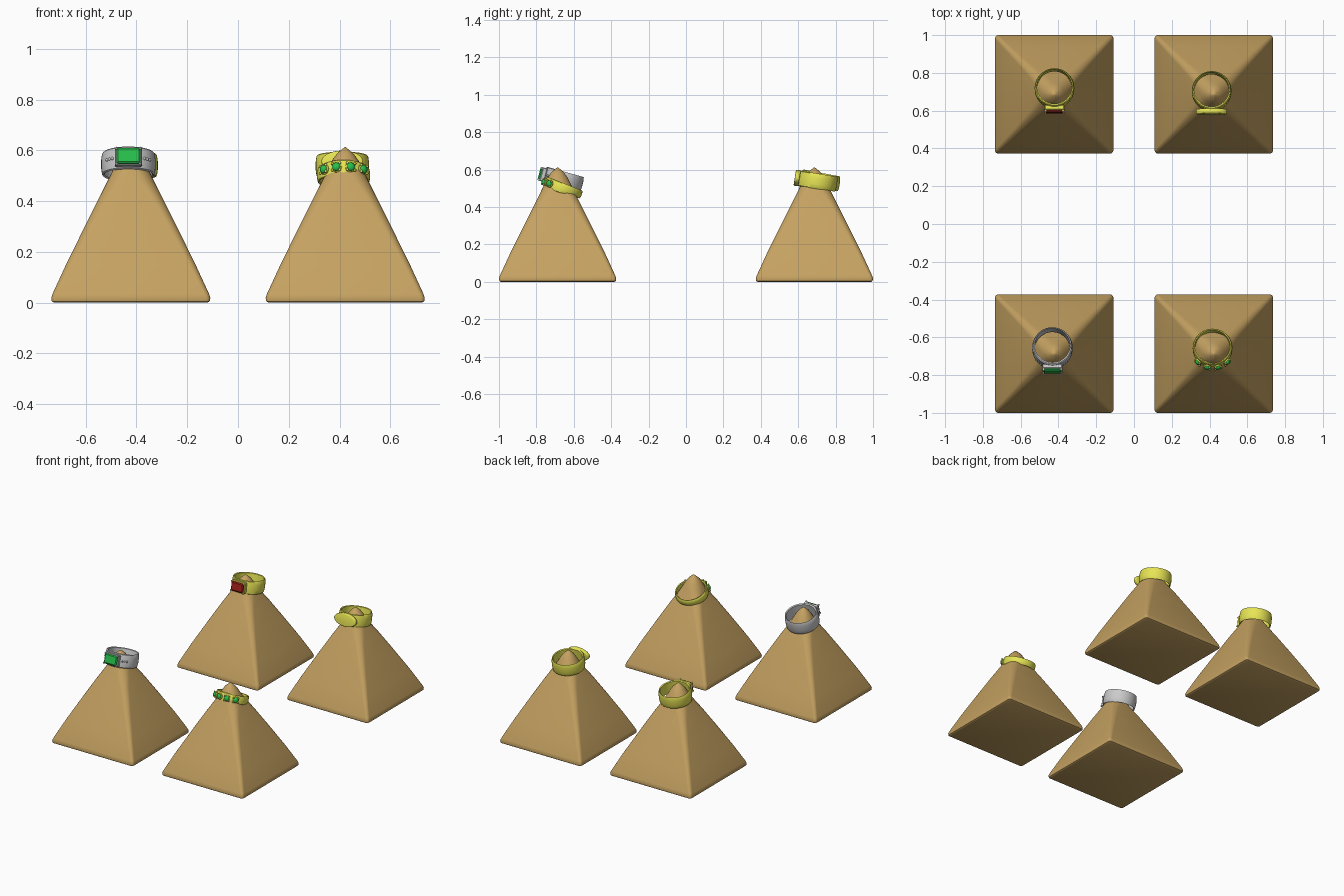
import bpy, bmesh, math
from mathutils import Matrix, Vector

if "Cube" in bpy.data.objects:
    bpy.data.objects.remove(bpy.data.objects["Cube"])


def material(name, rgb):
    m = bpy.data.materials.new(name)
    m.diffuse_color = (*rgb, 1)
    m.use_nodes = True
    m.node_tree.nodes["Principled BSDF"].inputs["Base Color"].default_value = m.diffuse_color
    return m


SAND = material("sand", (0.56, 0.36, 0.12))
GOLD = material("gold", (0.80, 0.78, 0.09))
GREEN = material("green_gem", (0.02, 0.52, 0.07))
RED = material("red_gem", (0.36, 0.015, 0.01))


def finish(name, bm, mat=None, matrix=None, angle=35):
    bmesh.ops.recalc_face_normals(bm, faces=bm.faces)
    me = bpy.data.meshes.new(name)
    bm.to_mesh(me)
    bm.free()
    ob = bpy.data.objects.new(name, me)
    bpy.context.collection.objects.link(ob)
    if matrix:
        ob.matrix_world = matrix
    if mat:
        me.materials.append(mat)
    bpy.ops.object.select_all(action='DESELECT')
    ob.select_set(True)
    bpy.context.view_layer.objects.active = ob
    bpy.ops.object.shade_smooth_by_angle(angle=math.radians(angle))
    return ob


def bridge(bm, a, b):
    for i in range(len(a)):
        j = (i + 1) % len(a)
        bm.faces.new((a[i], a[j], b[j], b[i]))


# Soft pyramid stand: rounded squares that turn circular towards the tip
def stand(name, x, y):
    bm = bmesh.new()
    sections = [(0, .303, .012), (.005, .311, .015), (.018, .3135, .018), (.035, .308, .02),
                (.15, .255, .025), (.3, .181, .033), (.42, .121, .042), (.48, .091, .055),
                (.53, .067, .06), (.56, .052, .051), (.585, .034, .033), (.602, .015, .015),
                (.612, .002, .002)]
    loops = []
    for z, h, r in sections:
        loop = []
        for c in range(4):
            mid = math.pi / 4 + c * math.pi / 2
            cx, cy = [math.copysign(h - r, f(mid)) for f in (math.cos, math.sin)]
            for k in range(7):
                a = c * math.pi / 2 + k * math.pi / 12
                loop.append(bm.verts.new((cx + r * math.cos(a), cy + r * math.sin(a), z)))
        loops.append(loop)
    for a, b in zip(loops, loops[1:]):
        bridge(bm, a, b)
    bm.faces.new(loops[0])
    bm.faces.new(loops[-1])
    finish(name, bm, SAND, Matrix.Translation((x, y, 0)), 40)


# Ring band whose height and thickness change from front (-y) to back
def band(name, M, mat, h_front, h_back, t_front=.014, t_back=.010, R=.105):
    bm = bmesh.new()
    loops = []
    n = 40
    for i in range(n):
        a = 2 * math.pi * i / n
        f = (1 - math.sin(a)) / 2
        h = (h_back + (h_front - h_back) * f) / 2
        t = t_back + (t_front - t_back) * f
        prof = [(R - t, -h * .9), (R - t * .5, -h), (R - .003, -h * .9), (R, -h * .4), (R, h * .4),
                (R - .003, h * .9), (R - t * .5, h), (R - t, h * .9)]
        loops.append([bm.verts.new((r * math.cos(a), r * math.sin(a), z)) for r, z in prof])
    for i in range(n):
        bridge(bm, loops[i], loops[(i + 1) % n])
    finish(name, bm, mat, M)


def box(name, M, mat, size, y, bevel=.006):
    bm = bmesh.new()
    bmesh.ops.create_cube(bm, size=1)
    bmesh.ops.scale(bm, vec=size, verts=bm.verts)
    bmesh.ops.bevel(bm, geom=bm.edges[:], offset=bevel, segments=1, affect='EDGES')
    finish(name, bm, mat, M @ Matrix.Translation((0, y, 0)), 20)


def bead(name, M, mat, pos, size, rot=0):
    bm = bmesh.new()
    bmesh.ops.create_uvsphere(bm, u_segments=14, v_segments=10, radius=1)
    bmesh.ops.scale(bm, vec=size, verts=bm.verts)
    finish(name, bm, mat, M @ Matrix.Translation(pos) @ Matrix.Rotation(rot, 4, 'Z'))


def frame(x, y, z, tilt):
    return Matrix.Translation((x, y, z)) @ Matrix.Rotation(-math.radians(tilt), 4, 'X')


# Rectangular stone with its bezel and corner claws
def block_setting(prefix, M, metal, gem, w, h, y_front):
    box(prefix + "_bezel", M, metal, (w + .012, .026, h + .012), y_front + .025, .004)
    box(prefix + "_gem", M, gem, (w, .022, h), y_front + .011)
    for sx in (-1, 1):
        for sz in (-1, 1):
            bead(prefix + "_claw", M, metal, (sx * w * .5, y_front + .008, sz * h * .5),
                 (.006, .009, .006))


for sx, side in ((-1, "left"), (1, "right")):
    for sy, row in ((-1, "front"), (1, "back")):
        stand(f"{row}_{side}_stand", sx * .4225, sy * .6865)

# Silver ring with green stone
M = frame(-.432, -.657, .545, 15)
band("silver_band", M, None, .092, .086, .018, .009, .107)
block_setting("silver_ring", M, None, GREEN, .094, .063, -.133)
for sx in (-1, 1):
    for k in range(3):
        a = math.radians(36 + 8 * k)
        bead("silver_shoulder_bead", M, None,
             (sx * .107 * math.sin(a), -.107 * math.cos(a), 0), (.006, .006, .006))

# Slim gold ring with a row of green stones
M = frame(.416, -.657, .500, 19)
band("row_band", M, GOLD, .064, .044)
for deg in (-45, -15, 15, 45):
    a = math.radians(deg)
    out = Vector((math.sin(a), -math.cos(a), 0))
    bead("row_cup", M, GOLD, out * .105, (.021, .010, .021), a)
    bead("row_gem", M, GREEN, out * .112, (.017, .012, .017), a)
    for s in (-1, 1):
        for z in (-1, 1):
            b = a + s * .135
            bead("row_claw", M, GOLD, (.116 * math.sin(b), -.116 * math.cos(b), z * .014),
                 (.0055, .0055, .0055))

# Gold ring with red stone
M = frame(-.421, .718, .540, 9)
band("red_ring_band", M, GOLD, .092, .080, .016, .009)
block_setting("red_ring", M, GOLD, RED, .092, .060, -.132)

# Gold signet ring with an oval plate
M = frame(.411, .703, .538, 9)
band("signet_band", M, GOLD, .084, .080, .016, .009)
bm = bmesh.new()
bmesh.ops.create_cone(bm, cap_ends=True, segments=40, radius1=1, radius2=1, depth=1)
bmesh.ops.scale(bm, vec=(.082, .043, .026), verts=bm.verts)
caps = [e for e in bm.edges if abs(e.verts[0].co.z - e.verts[1].co.z) < .001]
bmesh.ops.bevel(bm, geom=caps, offset=.006, segments=3, profile=.5, affect='EDGES')
finish("signet_plate", bm, GOLD,
       M @ Matrix.Translation((0, -.110, 0)) @ Matrix.Rotation(math.pi / 2, 4, 'X'))
